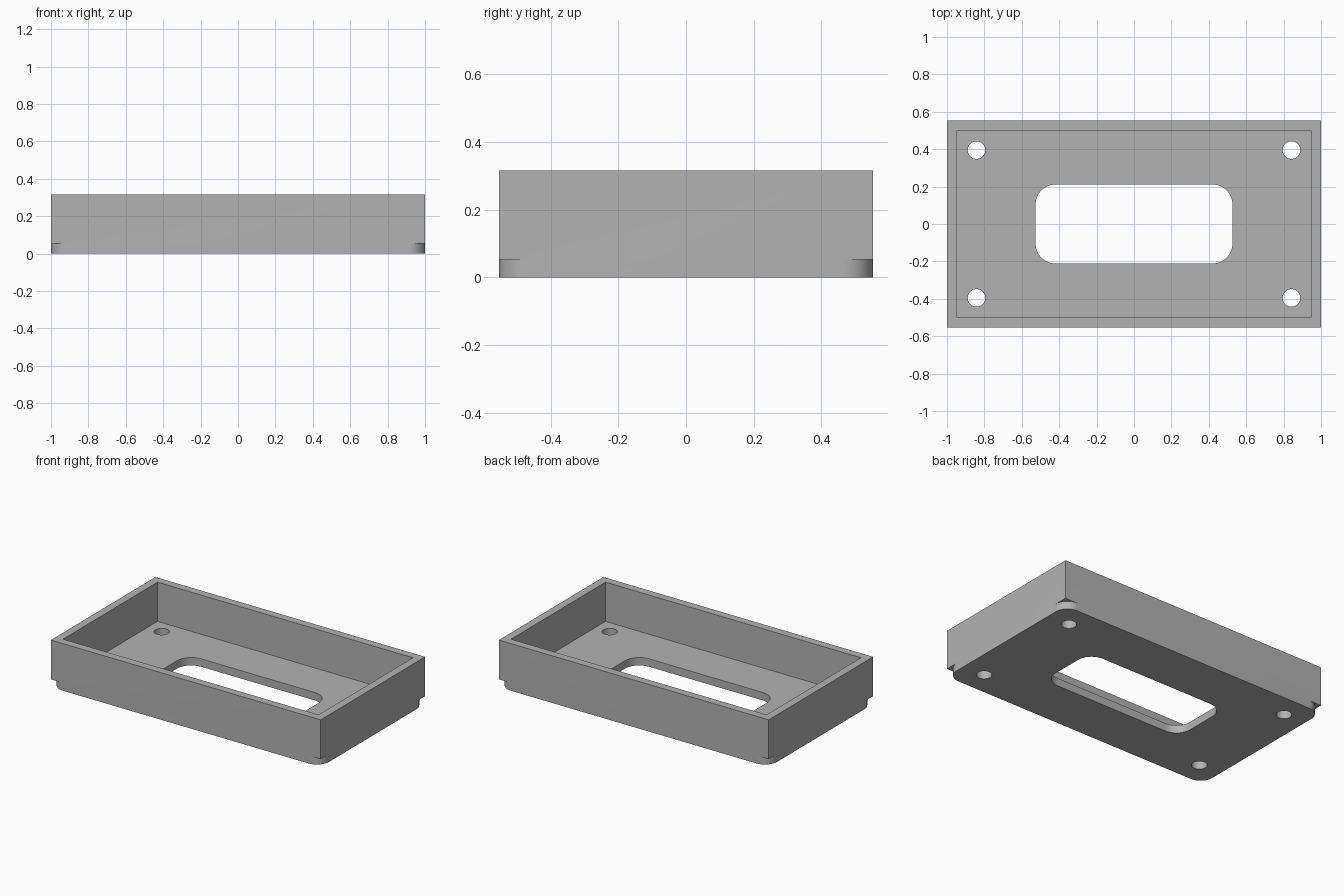
import bpy, bmesh
from math import cos, sin, pi, radians

if "Cube" in bpy.data.objects:
    bpy.data.objects.remove(bpy.data.objects["Cube"])

HALF_X, HALF_Y, HEIGHT = 1.0, 0.553, 0.316
WALL = FLOOR = 0.053

grey = bpy.data.materials.new("plain grey")
grey.use_nodes = True
grey.diffuse_color = (0.45, 0.45, 0.45, 1)
grey.node_tree.nodes["Principled BSDF"].inputs["Base Color"].default_value = grey.diffuse_color


def rounded_rect(hx, hy, r=0, steps=12):
    """Outline of a rectangle with optional round corners."""
    points = []
    for q, (sx, sy) in enumerate([(1, 1), (-1, 1), (-1, -1), (1, -1)]):
        for i in range(steps + 1 if r else 1):
            a = (q + i / steps) * pi / 2
            points.append((sx * (hx - r) + r * cos(a), sy * (hy - r) + r * sin(a)))
    return points


def circle(cx, cy, r, n=32):
    return [(cx + r * cos(2 * pi * i / n), cy + r * sin(2 * pi * i / n)) for i in range(n)]


def extruded(name, outlines, z0, z1):
    """Solid from an outer outline and hole outlines."""
    bm = bmesh.new()
    for outline in outlines:
        verts = [bm.verts.new((x, y, z0)) for x, y in outline]
        for a, b in zip(verts, verts[1:] + verts[:1]):
            bm.edges.new((a, b))
    bmesh.ops.triangle_fill(bm, edges=bm.edges[:], use_beauty=True, use_dissolve=False)
    top = bmesh.ops.extrude_face_region(bm, geom=bm.faces[:], use_keep_orig=True)["geom"]
    bmesh.ops.translate(bm, vec=(0, 0, z1 - z0),
                        verts=[v for v in top if isinstance(v, bmesh.types.BMVert)])
    bmesh.ops.recalc_face_normals(bm, faces=bm.faces[:])
    mesh = bpy.data.meshes.new(name)
    bm.to_mesh(mesh)
    bm.free()
    mesh.materials.append(grey)
    obj = bpy.data.objects.new(name, mesh)
    bpy.context.collection.objects.link(obj)
    return obj


# Floor plate: round corners, central slot and four screw holes
screw_holes = [circle(sx * 0.842, sy * 0.395, 0.047) for sx in (-1, 1) for sy in (-1, 1)]
tray = extruded("tray", [rounded_rect(HALF_X, HALF_Y, 0.09),
                         rounded_rect(0.526, 0.211, 0.105)] + screw_holes, 0, FLOOR)

# Square-cornered wall standing on the plate
wall = extruded("wall", [rounded_rect(HALF_X, HALF_Y),
                         rounded_rect(HALF_X - WALL, HALF_Y - WALL)], FLOOR, HEIGHT)

# Join both into one solid
join = tray.modifiers.new("join wall", "BOOLEAN")
join.operation, join.solver, join.object = "UNION", "EXACT", wall
bpy.context.view_layer.objects.active = tray
tray.select_set(True)
bpy.ops.object.modifier_apply(modifier=join.name)
bpy.data.objects.remove(wall)
bpy.ops.object.shade_smooth_by_angle(angle=radians(30))
